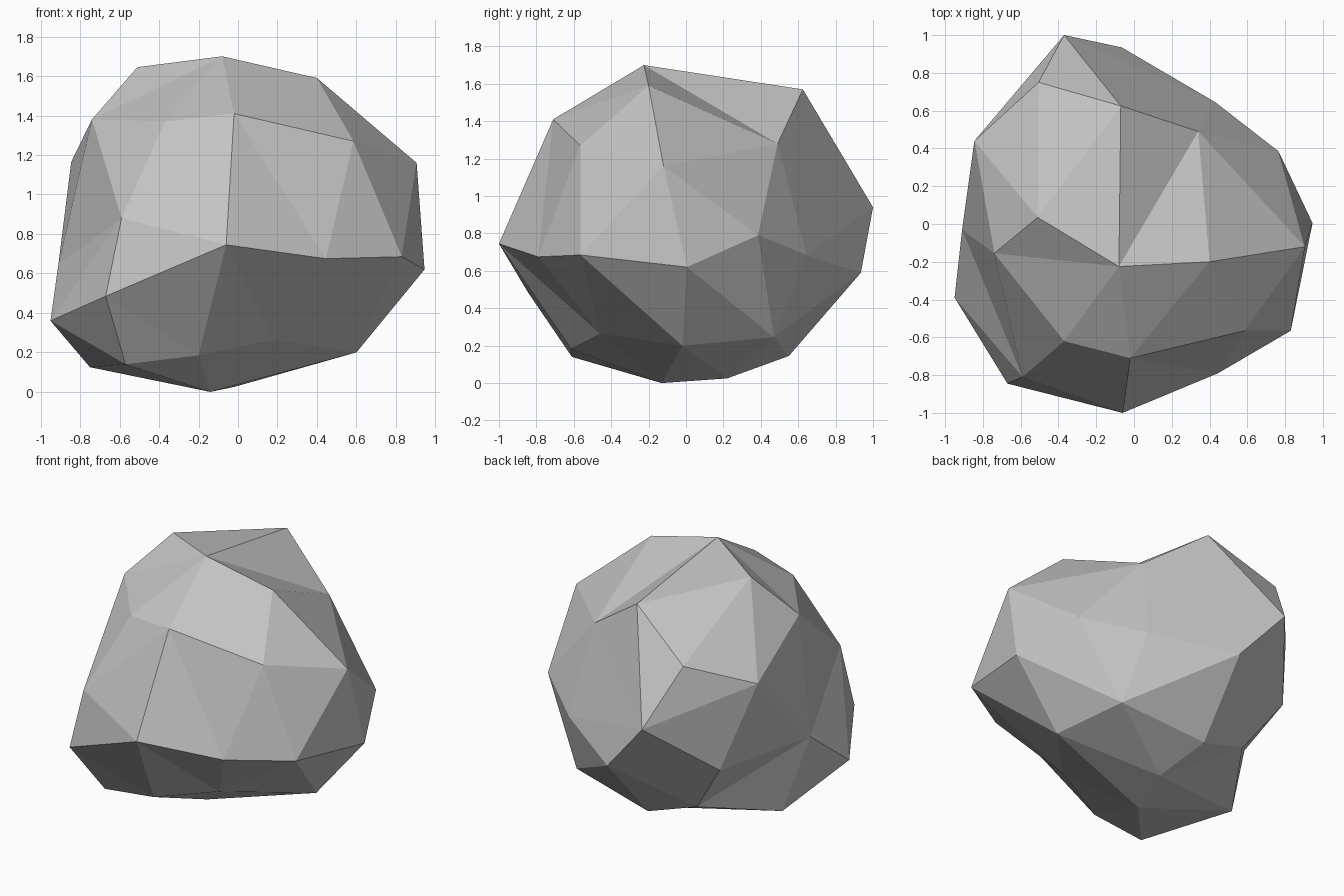
import bpy
import bmesh
from mathutils import Vector

# Remove the default cube
default_cube = bpy.data.objects.get("Cube")
if default_cube:
    bpy.data.objects.remove(default_cube, do_unlink=True)

# Corners of the boulder, in four bands from the crown down to the base
crown = {
    "peak": (-.08, -.225, 1.7),
    "west_knob": (-.51, .035, 1.645),
    "north_knob": (-.07, .625, 1.57),
    "east_knob": (.4, -.2, 1.59),
    "south_brow": (-.02, -.71, 1.41),
    "southwest_brow": (-.37, -.62, 1.37),
}
shoulder = {
    "west_shoulder": (-.74, -.155, 1.38),
    "northwest_shoulder": (-.845, .44, 1.165),
    "north_shoulder": (-.505, .75, 1.31),
    "dent": (.34, .49, 1.28),
    "southeast_shoulder": (.585, -.565, 1.27),
    "east_shoulder": (.905, -.12, 1.16),
    "southwest_shoulder": (-.59, -.81, .88),
}
waist = {
    "north_tip": (-.37, 1, .94),
    "north_waist": (-.065, .935, .59),
    "northeast_waist": (.43, .645, .685),
    "east_bulge": (.765, .385, .79),
    "east_tip": (.945, .005, .62),
    "southeast_waist": (.83, -.565, .685),
    "south_waist": (.445, -.79, .675),
    "south_tip": (-.06, -1, .745),
    "southwest_waist": (-.67, -.845, .485),
    "west_tip": (-.95, -.39, .36),
    "west_waist": (-.91, -.03, .645),
    "northwest_waist": (-.68, .61, .6),
}
base = {
    "south_foot": (-.2, -.615, .185),
    "southwest_foot": (-.57, -.61, .14),
    "west_foot": (-.75, .04, .125),
    "southeast_foot": (.18, -.46, .265),
    "east_foot": (.6, -.02, .2),
    "northeast_foot": (.49, .47, .245),
    "north_foot": (-.1, .55, .145),
    "northwest_foot": (-.44, .51, .25),
    "sole_north": (-.02, .22, .025),
    "sole_south": (-.14, -.13, 0),
}

# Creases that must run between two particular corners
creases = [
    ("peak", "dent"), ("peak", "west_shoulder"), ("peak", "west_knob"),
    ("peak", "north_knob"), ("west_knob", "north_knob"),
    ("west_knob", "north_shoulder"), ("south_brow", "east_knob"),
    ("south_brow", "south_waist"), ("southeast_shoulder", "south_waist"),
    ("southeast_shoulder", "southeast_waist"),
    ("east_shoulder", "southeast_waist"), ("dent", "east_shoulder"),
    ("east_bulge", "northeast_foot"), ("east_tip", "northeast_foot"),
    ("southwest_shoulder", "west_waist"), ("southwest_shoulder", "west_tip"),
    ("west_waist", "northwest_foot"), ("south_tip", "south_foot"),
    ("south_tip", "southeast_foot"), ("north_foot", "sole_north"),
]


def flip_to(bm, a, b):
    """Turn the edge that separates corners a and b so that it joins them."""
    if any(b in edge.verts for edge in a.link_edges):
        return
    for face in a.link_faces:
        for edge in face.edges:
            if a in edge.verts or len(edge.link_faces) != 2:
                continue
            if any(b in other.verts for other in edge.link_faces):
                bmesh.utils.edge_rotate(edge, True)
                return


# Wrap a skin round the corners while they are rounded out, so dents survive
points = {**crown, **shoulder, **waist, **base}
centre = Vector((0, 0, .85))
bm = bmesh.new()
corners = {}
for name, position in points.items():
    offset = Vector(position) - centre
    rounded = offset.lerp(offset.normalized(), .6)
    corners[name] = bm.verts.new(centre + rounded)
bmesh.ops.convex_hull(bm, input=list(bm.verts), use_existing_faces=False)
for first, second in creases:
    flip_to(bm, corners[first], corners[second])

# Move every corner to its final place
for name, position in points.items():
    corners[name].co = position
loose = [vert for vert in bm.verts if not vert.link_faces]
bmesh.ops.delete(bm, geom=loose, context="VERTS")
bmesh.ops.recalc_face_normals(bm, faces=list(bm.faces))
for face in bm.faces:
    face.smooth = False

mesh = bpy.data.meshes.new("boulder")
bm.to_mesh(mesh)
bm.free()
boulder = bpy.data.objects.new("boulder", mesh)
bpy.context.collection.objects.link(boulder)

# Plain grey stone
stone_color = (.55, .55, .55, 1)
stone = bpy.data.materials.new("grey_stone")
stone.use_nodes = True
stone.diffuse_color = stone_color
for node in stone.node_tree.nodes:
    if node.type == "BSDF_PRINCIPLED":
        node.inputs["Base Color"].default_value = stone_color
mesh.materials.append(stone)
